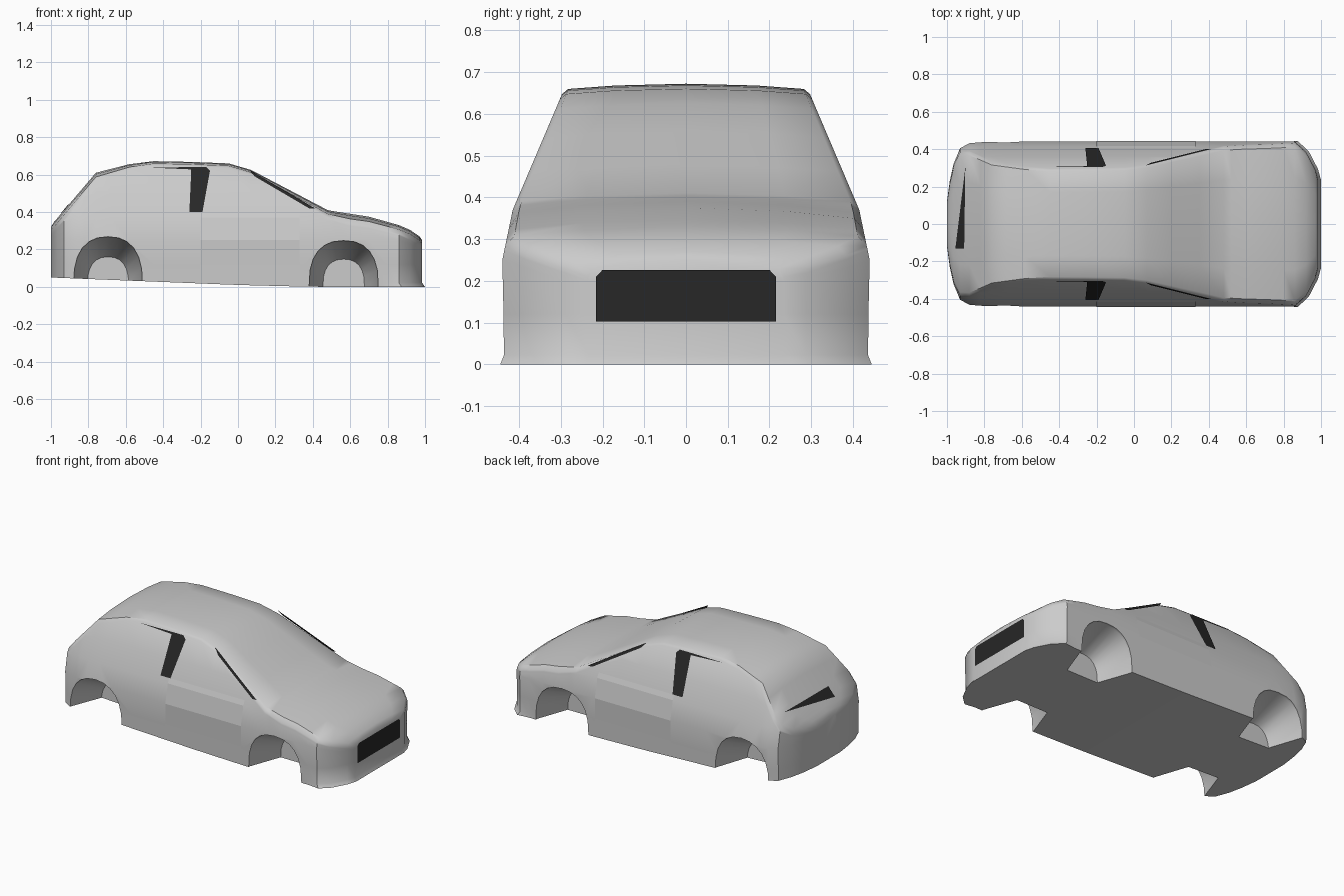
import bpy, bmesh, math

if "Cube" in bpy.data.objects:
    bpy.data.objects.remove(bpy.data.objects["Cube"])

TOP = [(-1, .32), (-.985, .345), (-.93, .41), (-.76, .61), (-.58, .656), (-.45, .672), (-.25, .668), (-.05, .66),
       (.07, .625), (.48, .41), (.52, .403), (.7, .375), (.86, .33), (.93, .3), (.97, .27), (.985, .25)]
WIDTH = [(-1, .12), (-.985, .23), (-.965, .32), (-.93, .405), (-.88, .432), (-.78, .44), (.86, .44),
         (.92, .385), (.97, .29), (.985, .235)]
BOTTOM = [(-1, .05), (0, .01), (.4, .0), (1, 0)]
DROP = [(-1, .05), (-.76, .045), (-.5, .025), (.1, .025), (.45, .035), (.6, .055), (1, .04)]
SIDE = [(0, .436), (.12, .437), (.25, .44), (.37, .415), (.64, .30), (.7, .275)]


def interp(table, x):
    for (a, p), (b, q) in zip(table, table[1:]):
        if x <= b:
            return p + (q - p) * max(0, (x - a) / (b - a))
    return table[-1][1]


def make_object(name, bm, smooth=True):
    bmesh.ops.recalc_face_normals(bm, faces=bm.faces)
    me = bpy.data.meshes.new(name)
    bm.to_mesh(me)
    bm.free()
    ob = bpy.data.objects.new(name, me)
    bpy.context.collection.objects.link(ob)
    return ob


def loft(bm, rings):
    vs = [[bm.verts.new(p) for p in r] for r in rings]
    n = len(vs[0])
    for a, b in zip(vs, vs[1:]):
        for i in range(n):
            bm.faces.new((a[i], a[(i + 1) % n], b[(i + 1) % n], b[i]))
    bm.faces.new(vs[0])
    bm.faces.new(vs[-1])


# Cross-section of the shell at station x
def section(x):
    zb, top, k = interp(BOTTOM, x), interp(TOP, x), interp(WIDTH, x) / .44
    drop = interp(DROP, x)
    ze = top - drop
    ye = interp(SIDE, ze) * k
    half = []
    levels = [zb, zb + .022, .12, .25, .37, .5, ze]
    for i, lv in enumerate(levels):
        z = min(lv, ze - .01 * (6 - i))
        lip = x > .8 and i == 0
        half.append((x + (.014 if lip else 0), interp(SIDE, z) * k * (1.02 if lip else 1), z))
    half += [(x, ye * .95, top - drop * .5), (x, ye * .57, top - drop * .17)]
    return half + [(x, 0, top)] + [(a, -b, c) for a, b, c in reversed(half)]


# Body shell
bm = bmesh.new()
stations = [-1, -.985, -.965, -.93, -.88, -.82, -.76, -.68, -.58, -.45, -.25, -.05, .07, .2, .35, .48,
            .52, .6, .7, .8, .86, .92, .97, .985]
loft(bm, [section(x) for x in stations])
body = make_object("car_body", bm)

# Tapered wheel wells cut from the shell
bm = bmesh.new()
for cx, top in ((.565, .247), (-.695, .268)):
    for s in (1, -1):
        rings = []
        for y, k in ((.6, 1), (.425, 1), (.22, .6)):
            ring = [(cx + .185 * k, s * y, -.1)]
            for i in range(13):
                t = math.pi * i / 12
                c, h = math.cos(t), max(0, math.sin(t))
                ring.append((cx + .185 * k * math.copysign(abs(c) ** .85, c), s * y, top * k * h ** .75))
            ring.append((cx - .185 * k, s * y, -.1))
            rings.append(ring)
        loft(bm, rings)
cutter = make_object("wheel_well_cutter", bm)
cutter.hide_render = True
cutter.hide_set(True)
mod = body.modifiers.new("wells", "BOOLEAN")
mod.operation = 'DIFFERENCE'
mod.solver = 'EXACT'
mod.object = cutter
bpy.context.view_layer.objects.active = body
body.select_set(True)
bpy.ops.object.modifier_apply(modifier="wells")
bpy.ops.object.shade_smooth_by_angle(angle=math.radians(38))
bpy.data.objects.remove(cutter)

dark = bpy.data.materials.new("dark_trim")
dark.diffuse_color = (.02, .02, .02, 1)
dark.use_nodes = True
dark.node_tree.nodes["Principled BSDF"].inputs["Base Color"].default_value = dark.diffuse_color


# Polygons in (x, z) laid on both flanks
def flank_patch(name, polys, mat=None, gap=.004):
    bm = bmesh.new()
    for poly in polys:
        for s in (1, -1):
            vs = [bm.verts.new((x, s * (interp(SIDE, z) + gap), z)) for x, z in poly]
            f = bm.faces.new(vs if s < 0 else vs[::-1])
    me = bpy.data.meshes.new(name)
    bm.to_mesh(me)
    bm.free()
    ob = bpy.data.objects.new(name, me)
    bpy.context.collection.objects.link(ob)
    if mat:
        me.materials.append(mat)
    return ob


# Lower door panels
zs = [.09, .12, .25, .37, .4]
flank_patch("door_panel", [[(-.2, a), (.33, a), (.33, b), (-.2, b)] for a, b in zip(zs, zs[1:])], gap=.003)

# Window pillar trim and windscreen edge trim
flank_patch("pillar_trim", [[(-.26, .4), (-.19, .4), (-.15, .62), (-.25, .62)],
                            [(-.25, .62), (-.15, .62), (-.17, .64), (-.25, .64)],
                            [(-.25, .628), (-.25, .64), (-.48, .638)]], dark)
flank_patch("windscreen_trim", [[(.06, .625), (.09, .59), (.38, .42), (.41, .42)]], dark, .006)


def plate(name, pts):
    bm = bmesh.new()
    bm.faces.new([bm.verts.new(p) for p in pts])
    ob = make_object(name, bm)
    ob.data.materials.append(dark)
    return ob


# Front grille and rear hatch trim
plate("grille", [(.989, y, z) for y, z in ((-.215, .103), (.215, .103), (.215, .21), (.2, .226),
                                           (-.2, .226), (-.215, .21))])
plate("hatch_trim", [(x, y, interp(TOP, x) + d) for x, y, d in
                     ((-.908, -.13, .004), (-.955, -.13, .004), (-.902, .3, -.006))])
